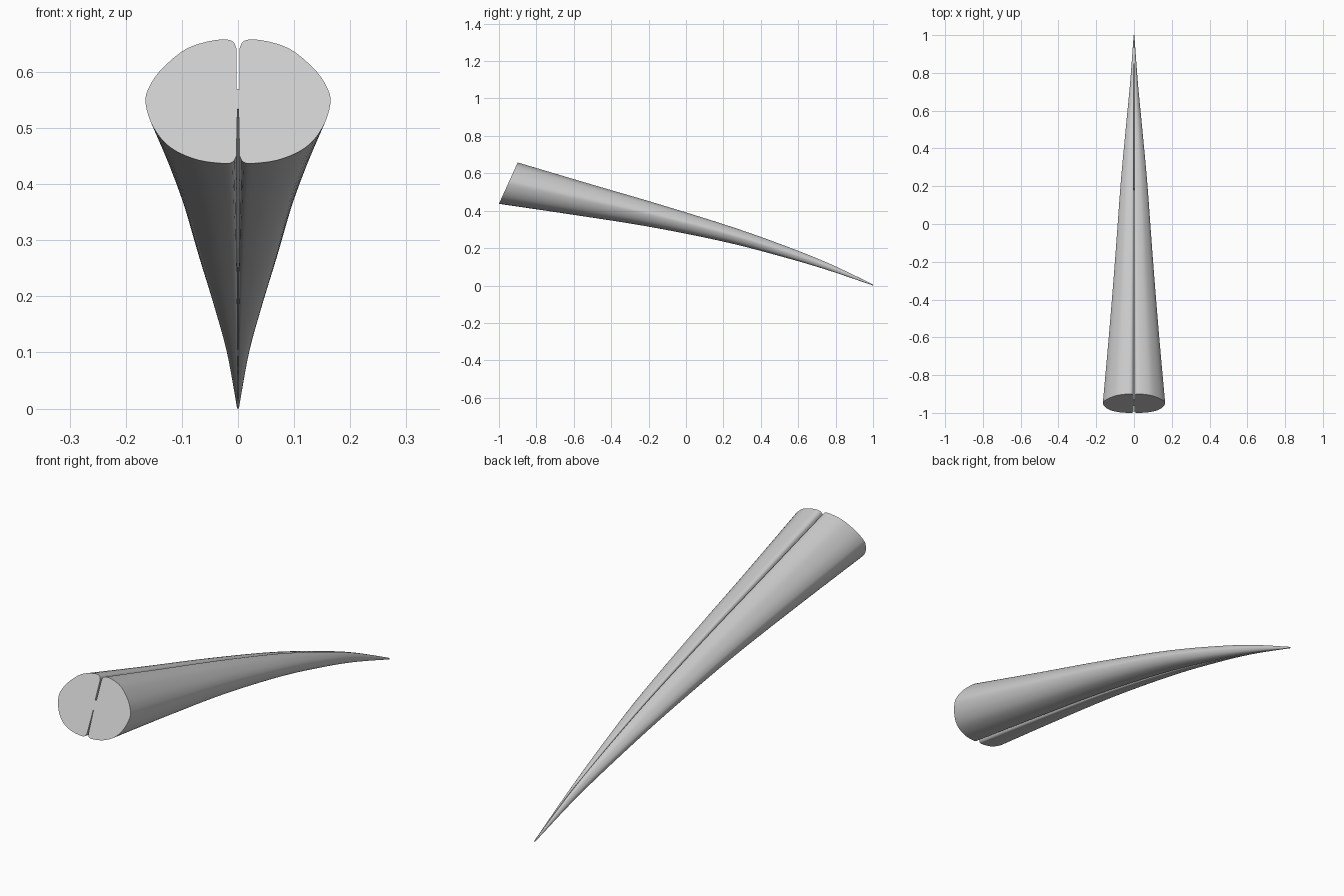
import bpy, bmesh, math
from mathutils import Vector

if "Cube" in bpy.data.objects:
    bpy.data.objects.remove(bpy.data.objects["Cube"])


def smooth_path(points, steps):
    """Catmull-Rom interpolation through tuples of any size."""
    pts = [Vector(p) for p in points]
    out = []
    for i in range(len(pts) - 1):
        p0, p1, p2 = pts[max(i - 1, 0)], pts[i], pts[i + 1]
        p3 = pts[min(i + 2, len(pts) - 1)]
        for s in range(steps):
            t = s / steps
            out.append(0.5 * (2 * p1 + (p2 - p0) * t
                              + (2 * p0 - 5 * p1 + 4 * p2 - p3) * t * t
                              + (3 * p1 - p0 - 3 * p2 + p3) * t ** 3))
    return out + [pts[-1]]


# One lobe of the section: x as share of half width, v from underside to top
lobe = [(0.018, 0.93), (0.06, 0.985), (0.18, 1.0), (0.42, 0.965), (0.62, 0.895),
        (0.85, 0.74), (0.97, 0.60), (1.0, 0.49), (0.94, 0.33), (0.82, 0.19),
        (0.66, 0.095), (0.42, 0.025), (0.16, 0.0), (0.06, 0.01), (0.018, 0.06)]
right = [Vector((0.018, 0.60))] + smooth_path(lobe, 3) + [Vector((0.006, 0.44))]
section = right + [Vector((-p.x, p.y)) for p in reversed(right)]

# Stations: underside y, z, then top y, z, then half width
stations = [(-1, .437, -.90, .658), (-.6, .378, -.52, .545), (-.2, .315, -.145, .435),
            (.2, .235, .24, .315), (.5, .158, .522, .215), (.75, .085, .76, .120),
            (1, 0, 1, .006)]
widths = [.165, .130, .099, .070, .043, .020, .002]
rings = smooth_path([s + (w,) for s, w in zip(stations, widths)], 6)

# Tapering two-lobed horn with a slit above and below
bm = bmesh.new()
loops = []
for yb, zb, yt, zt, w in rings:
    loops.append([bm.verts.new((p.x * w, yb + p.y * (yt - yb), zb + p.y * (zt - zb)))
                  for p in section])
n = len(section)
for a, b in zip(loops, loops[1:]):
    for i in range(n):
        j = (i + 1) % n
        bm.faces.new((a[i], a[j], b[j], b[i]))
bm.faces.new(loops[0])
bm.faces.new(loops[-1])
bmesh.ops.recalc_face_normals(bm, faces=bm.faces)

mesh = bpy.data.meshes.new("split_horn")
bm.to_mesh(mesh)
bm.free()
horn = bpy.data.objects.new("split_horn", mesh)
bpy.context.collection.objects.link(horn)
bpy.context.view_layer.objects.active = horn
horn.select_set(True)
bpy.ops.object.shade_smooth_by_angle(angle=math.radians(40))
